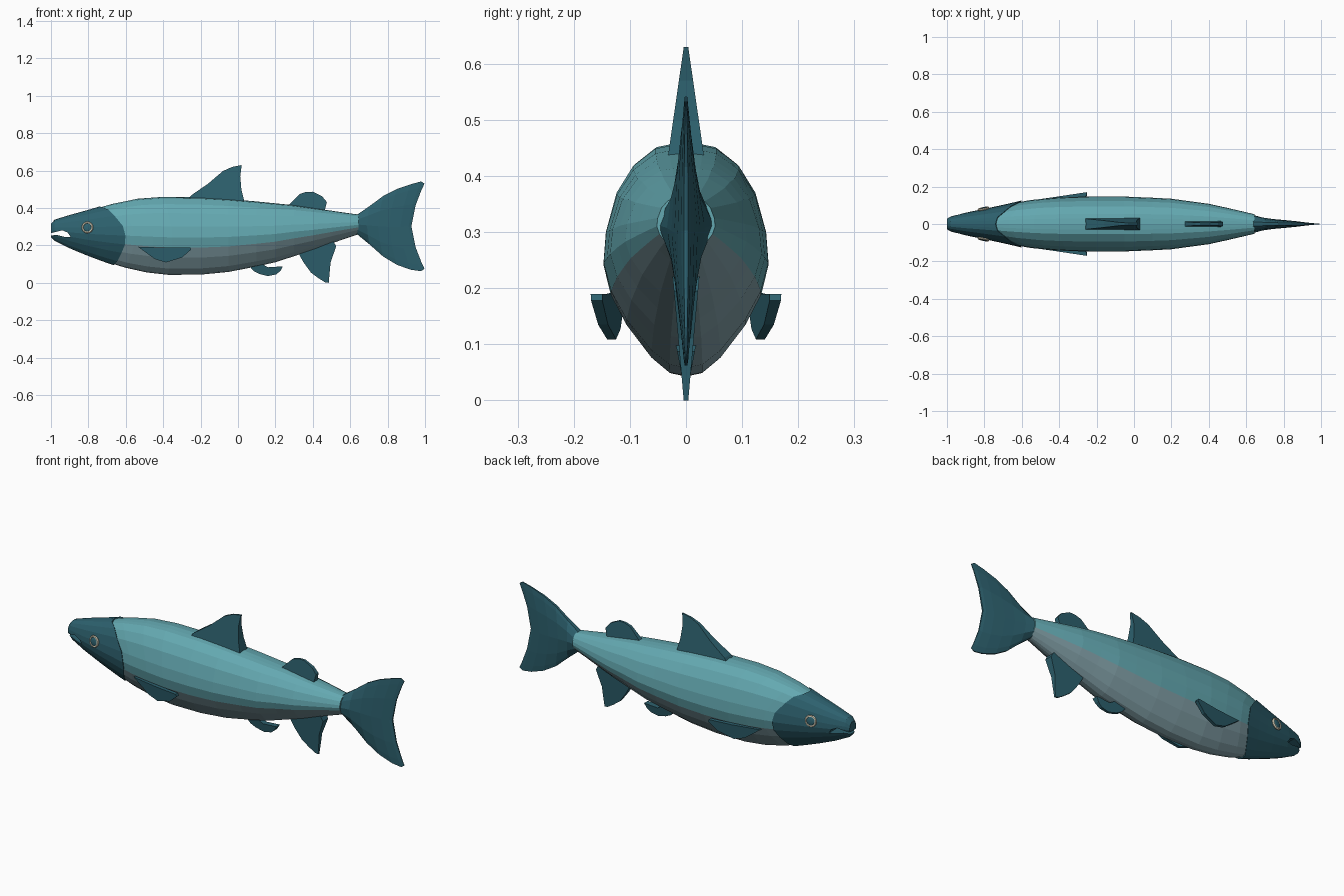
import bpy, bmesh, math
from mathutils import Vector

if "Cube" in bpy.data.objects:
    bpy.data.objects.remove(bpy.data.objects["Cube"])


def material(name, rgb):
    m = bpy.data.materials.new(name)
    m.diffuse_color = (*rgb, 1)
    m.use_nodes = True
    m.node_tree.nodes["Principled BSDF"].inputs["Base Color"].default_value = m.diffuse_color
    return m


TEAL = material("light teal", (0.127, 0.395, 0.44))
BELLY = material("grey belly", (0.235, 0.37, 0.41))
DARK = material("dark teal", (0.026, 0.118, 0.155))
CREAM = material("cream", (0.75, 0.70, 0.54))


def interp(table, x):
    if x <= table[0][0]:
        return table[0][1]
    for (x0, v0), (x1, v1) in zip(table, table[1:]):
        if x <= x1:
            return v0 + (v1 - v0) * (x - x0) / (x1 - x0)
    return table[-1][1]


# Back line, belly line and half width along the fish
TOP = [(-1, .315), (-.98, .338), (-.9, .362), (-.8, .388), (-.7, .415), (-.6, .44), (-.5, .455),
       (-.35, .462), (-.2, .457), (0, .445), (.3, .415), (.64, .365)]
BOTTOM = [(-1, .243), (-.98, .225), (-.9, .185), (-.8, .145), (-.7, .11), (-.6, .08), (-.5, .057),
          (-.35, .04), (-.15, .045), (0, .065), (.2, .11), (.4, .175), (.64, .26)]
WIDTH = [(-1, .028), (-.98, .04), (-.9, .06), (-.8, .08), (-.7, .1), (-.6, .122), (-.5, .135),
         (-.35, .145), (-.15, .148), (0, .146), (.2, .135), (.4, .108), (.55, .075), (.64, .052)]
# Half cross-section (side, height), and the curved gill line by height
SECTION = [(0, 1), (.2, .992), (.37, .98), (.64, .905), (.84, .79), (.97, .62), (1, .48),
           (.91, .35), (.72, .22), (.42, .08), (.2, .015), (0, 0)]
RING = SECTION + [(-s, t) for s, t in SECTION[-2:0:-1]]
GILL = [(0, -.665), (.1, -.64), (.4, -.597), (.6, -.61), (.9, -.69), (1, -.74)]


def make(name, bm, mats):
    bmesh.ops.recalc_face_normals(bm, faces=bm.faces)
    me = bpy.data.meshes.new(name)
    bm.to_mesh(me)
    bm.free()
    for m in mats:
        me.materials.append(m)
    ob = bpy.data.objects.new(name, me)
    bpy.context.collection.objects.link(ob)
    return ob


def loft(name, stations, mats):
    """stations: list of (function of height giving x, scale)"""
    bm = bmesh.new()
    rings = []
    for fx, k in stations:
        ring = []
        for s, t in RING:
            x = fx(t)
            lo, hi = interp(BOTTOM, x), interp(TOP, x)
            mid = (lo + hi) / 2
            z = lo + t * (hi - lo)
            ring.append(bm.verts.new((x, s * interp(WIDTH, x) * k, mid + (z - mid) * k)))
        rings.append(ring)
    n = len(RING)
    for a, b in zip(rings, rings[1:]):
        for i in range(n):
            j = (i + 1) % n
            f = bm.faces.new((a[i], a[j], b[j], b[i]))
            if len(mats) > 1 and (RING[i][1] + RING[j][1]) / 2 < .35:
                f.material_index = 1
    for ring in (rings[0], rings[-1]):
        c = bm.verts.new(sum((v.co for v in ring), Vector()) / n)
        for i in range(n):
            bm.faces.new((ring[i], ring[(i + 1) % n], c))
    return make(name, bm, mats)


def gill(t):
    return interp(GILL, t)


# Body: first rings follow the gill line, then straighten toward the tail
body = [(lambda t: gill(t) - .03, .985)]
for x in (-.55, -.45, -.35, -.2, -.05, .1, .2, .3, .4, .5, .58, .645):
    w = max(0, (-.2 - x) / .42)
    body.append((lambda t, x=x, w=w: x + w * (gill(t) + .597), 1))
loft("body", body, [TEAL, BELLY])

# Head: blunt snout blending into the raised gill cover
head = []
for u in (0, .05, .15, .25, .37, .5, .65, .8, .93, 1):
    head.append((lambda t, u=u: -1 + u * (.4 + (gill(t) + .6) * u), 1 + .03 * u))
head_ob = loft("head", head, [DARK])


def plate(name, outline, side, mats):
    """Solid from an x-z outline; side(x, z) gives the two y values."""
    bm = bmesh.new()
    a, b = ([bm.verts.new((x, side(x, z)[i], z)) for x, z in outline] for i in (0, 1))
    bm.faces.new(a)
    bm.faces.new(b[::-1])
    n = len(outline)
    for i in range(n):
        j = (i + 1) % n
        bm.faces.new((a[i], b[i], b[j], a[j]))
    return make(name, bm, mats)


# Open mouth cut through the snout
cutter = plate("mouth_cutter", [(-1.03, .258), (-.99, .268), (-.94, .281), (-.91, .268), (-.895, .245),
                                (-.93, .246), (-.97, .256), (-1.03, .25)],
               lambda x, z: (-.2, .2), [DARK])
cutter.hide_render = True
mod = head_ob.modifiers.new("mouth", 'BOOLEAN')
mod.operation, mod.object, mod.solver = 'DIFFERENCE', cutter, 'EXACT'
bpy.context.view_layer.objects.active = head_ob
bpy.ops.object.modifier_apply(modifier="mouth")
bpy.data.objects.remove(cutter)


def fin(name, outline, z0, h0, z1, h1):
    """Centre fin whose half thickness runs from h0 at z0 to h1 at z1."""
    def side(x, z):
        h = h0 + (h1 - h0) * (z - z0) / (z1 - z0)
        return -h, h
    plate(name, outline, side, [DARK])


# Centre fins
fin("dorsal_fin", [(-.27, .44), (-.25, .468), (-.16, .53), (-.08, .598), (-.03, .62), (.02, .63),
                   (.012, .57), (.018, .50), (.035, .43)], .45, .03, .63, .004)
fin("adipose_fin", [(.26, .405), (.30, .445), (.33, .475), (.365, .486), (.4, .487), (.45, .462),
                    (.475, .432), (.465, .39)], .40, .014, .49, .006)
fin("anal_fin", [(.325, .155), (.35, .11), (.39, .055), (.43, .025), (.467, .002), (.485, 0),
                 (.495, .11), (.525, .195), (.50, .24), (.36, .2)], .2, .022, 0, .004)
fin("pelvic_fin", [(.06, .09), (.085, .062), (.115, .047), (.16, .036), (.205, .045), (.228, .065),
                   (.24, .088), (.16, .083), (.13, .1)], .1, .018, .035, .006)

# Side fins, flaring outward toward the back
for s, label in ((1, "left"), (-1, "right")):
    def side(x, z, s=s):
        y = .17 + .15 * (x + .25) + .12 * (z - .185)
        return s * y, s * (y - .016 - .06 * (z - .11))
    plate("pectoral_fin_" + label, [(-.535, .193), (-.49, .16), (-.445, .127), (-.385, .109),
                                    (-.30, .135), (-.25, .178), (-.255, .19), (-.38, .188)],
          side, [DARK])

# Tail fin: thick at the root, thin at the forked trailing edge
T_TOP = [(0, .36), (.2, .41), (.4, .465), (.6, .502), (.8, .527), (.95, .542), (1, .53)]
T_BOT = [(0, .265), (.2, .205), (.4, .14), (.6, .096), (.8, .07), (.95, .062), (1, .075)]
T_THICK = [(0, .05), (.2, .034), (.4, .026), (.7, .018), (.92, .011), (1, .004)]
bm = bmesh.new()
US = (0, .2, .4, .6, .8, .95, 1)
VS = (-1, -.85, -.5, 0, .5, .85, 1)
loops = []
for u in US:
    lo, hi, h = interp(T_BOT, u), interp(T_TOP, u), interp(T_THICK, u)
    pts = [(v, sgn) for v in VS for sgn in (1,)] + [(v, -1) for v in VS[::-1]]
    loops.append([bm.verts.new((.63 + u * (.297 + .07 * abs(v) ** 1.6),
                                sgn * h * (1 - .75 * v * v),
                                lo + (hi - lo) * (v + 1) / 2)) for v, sgn in pts])
for a, b in zip(loops, loops[1:]):
    for i in range(len(a)):
        j = (i + 1) % len(a)
        bm.faces.new((a[i], a[j], b[j], b[i]))
n = len(VS)
for ring in (loops[0], loops[-1]):
    for i in range(n - 1):
        bm.faces.new((ring[i], ring[i + 1], ring[2 * n - 2 - i], ring[2 * n - 1 - i]))
make("tail_fin", bm, [DARK])

# Eyes: cream ring around a dark domed centre
for s, label in ((1, "left"), (-1, "right")):
    normal = Vector((-.2, s, .12)).normalized()
    rot = normal.to_track_quat('Z', 'Y').to_euler()
    pos = Vector((-.805, s * .082, .296))
    bpy.ops.mesh.primitive_torus_add(major_segments=16, minor_segments=6, major_radius=.026,
                                     minor_radius=.006, location=pos, rotation=rot)
    ring = bpy.context.object
    ring.name = "eye_ring_" + label
    ring.data.materials.append(CREAM)
    bpy.ops.mesh.primitive_uv_sphere_add(segments=16, ring_count=8, radius=.024,
                                         location=pos, rotation=rot)
    ball = bpy.context.object
    ball.scale = (1, 1, .3)
    ball.name = "eye_" + label
    ball.data.materials.append(DARK)
